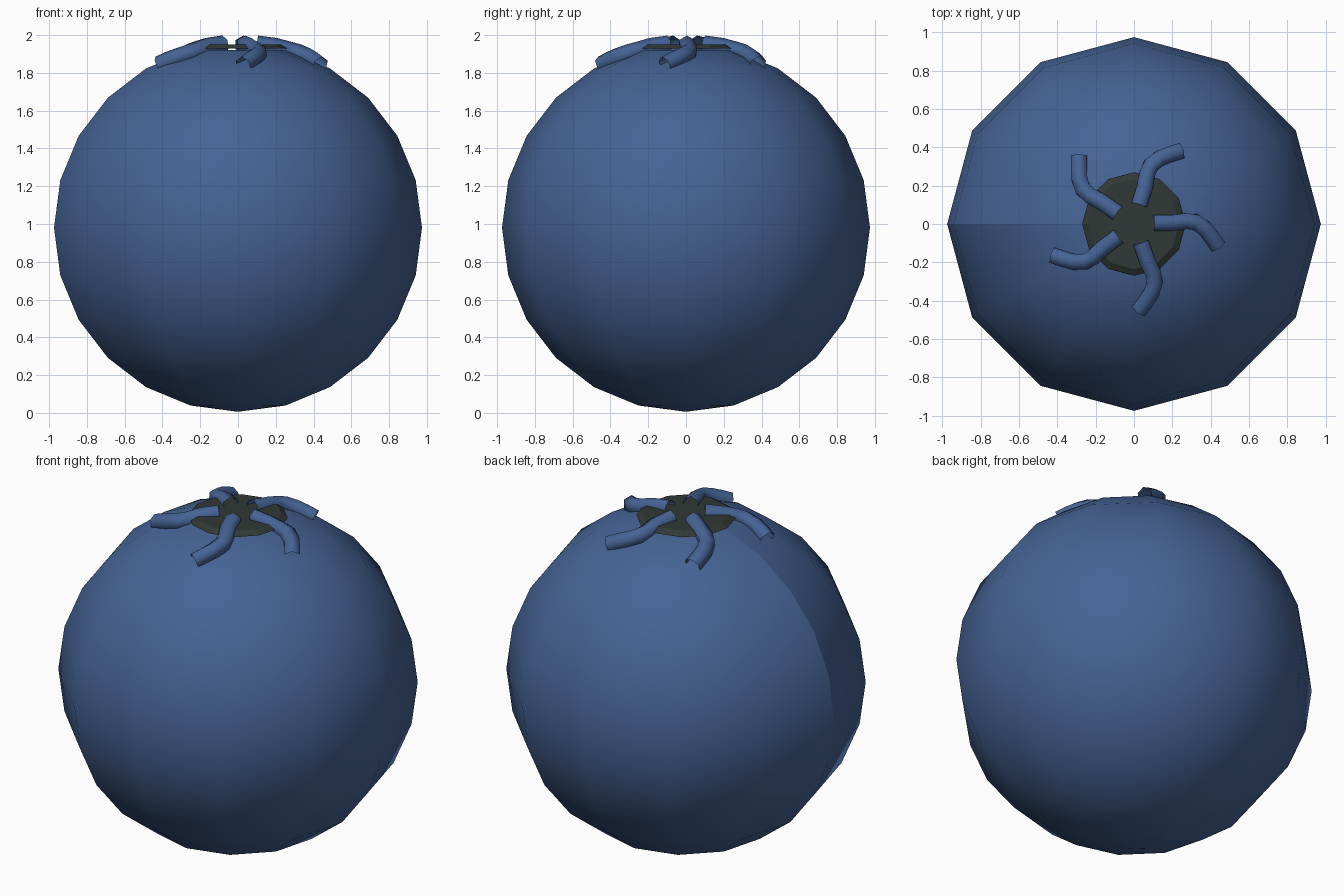
import bpy, bmesh, math
from mathutils import Vector, Matrix

if "Cube" in bpy.data.objects:
    bpy.data.objects.remove(bpy.data.objects["Cube"])

R, CZ = 0.974, 0.98


def material(name, rgb):
    m = bpy.data.materials.new(name)
    m.diffuse_color = (*rgb, 1)
    m.use_nodes = True
    m.node_tree.nodes["Principled BSDF"].inputs["Base Color"].default_value = m.diffuse_color
    return m


def finish(bm, name, mat, smooth=True):
    me = bpy.data.meshes.new(name)
    for f in bm.faces:
        f.smooth = smooth
    bm.to_mesh(me)
    bm.free()
    me.materials.append(mat)
    ob = bpy.data.objects.new(name, me)
    bpy.context.collection.objects.link(ob)
    return ob


blue = material("berry_blue", (0.06, 0.125, 0.30))
dark = material("crown_dark", (0.03, 0.04, 0.035))

# berry body: low-poly sphere, flattened under the crown, with a seam on -x
bm = bmesh.new()
bmesh.ops.create_uvsphere(bm, u_segments=12, v_segments=12, radius=R,
                          matrix=Matrix.Translation((0, 0, CZ)))
for v in bm.verts:
    if v.co.z > CZ + R * 0.99:
        v.co.z = CZ + R * math.cos(math.radians(15))
seam = [e for e in bm.edges
        if all(abs(v.co.y) < 1e-4 and v.co.x < 1e-4 for v in e.verts)]
bmesh.ops.split_edges(bm, edges=seam)
finish(bm, "berry_body", blue)

# dark disc at the top
bm = bmesh.new()
bmesh.ops.create_cone(bm, cap_ends=True, segments=12, radius1=0.27,
                      radius2=0.235, depth=0.022,
                      matrix=Matrix.Translation((0, 0, 1.939)))
finish(bm, "crown_disc", dark, False)

# five curling sepals: open six-sided tubes lying on the surface
PATH = [Vector(p) for p in (
    (0.10, 0.005, 1.950), (0.20, 0.006, 1.937), (0.27, 0.015, 1.918),
    (0.32, 0.010, 1.905), (0.37, -0.025, 1.885), (0.405, -0.068, 1.865),
    (0.436, -0.112, 1.842))]
SIDES, TUBE_R = 6, 0.048


def sepal(index):
    bm = bmesh.new()
    rings = []
    for i, p in enumerate(PATH):
        t = (PATH[min(i + 1, len(PATH) - 1)] - PATH[max(i - 1, 0)]).normalized()
        side = Vector((0, 0, 1)).cross(t).normalized()
        up = t.cross(side)
        ring = []
        for k in range(SIDES):
            a = 2 * math.pi * k / SIDES
            ring.append(bm.verts.new(
                p + TUBE_R * (math.cos(a) * up - math.sin(a) * side)))
        rings.append(ring)
    for a, b in zip(rings, rings[1:]):
        for k in range(SIDES):
            n = (k + 1) % SIDES
            bm.faces.new((a[k], a[n], b[n], b[k]))
    bmesh.ops.recalc_face_normals(bm, faces=bm.faces)
    # recalculated normals must point away from the tube axis
    f = bm.faces[:][0]
    f.normal_update()
    if f.normal.dot(f.calc_center_median() - (PATH[0] + PATH[1]) / 2) < 0:
        bmesh.ops.reverse_faces(bm, faces=bm.faces[:])
    bm.transform(Matrix.Rotation(math.radians(72 * index), 4, 'Z'))
    finish(bm, f"sepal_{index + 1}", blue)


for i in range(5):
    sepal(i)
